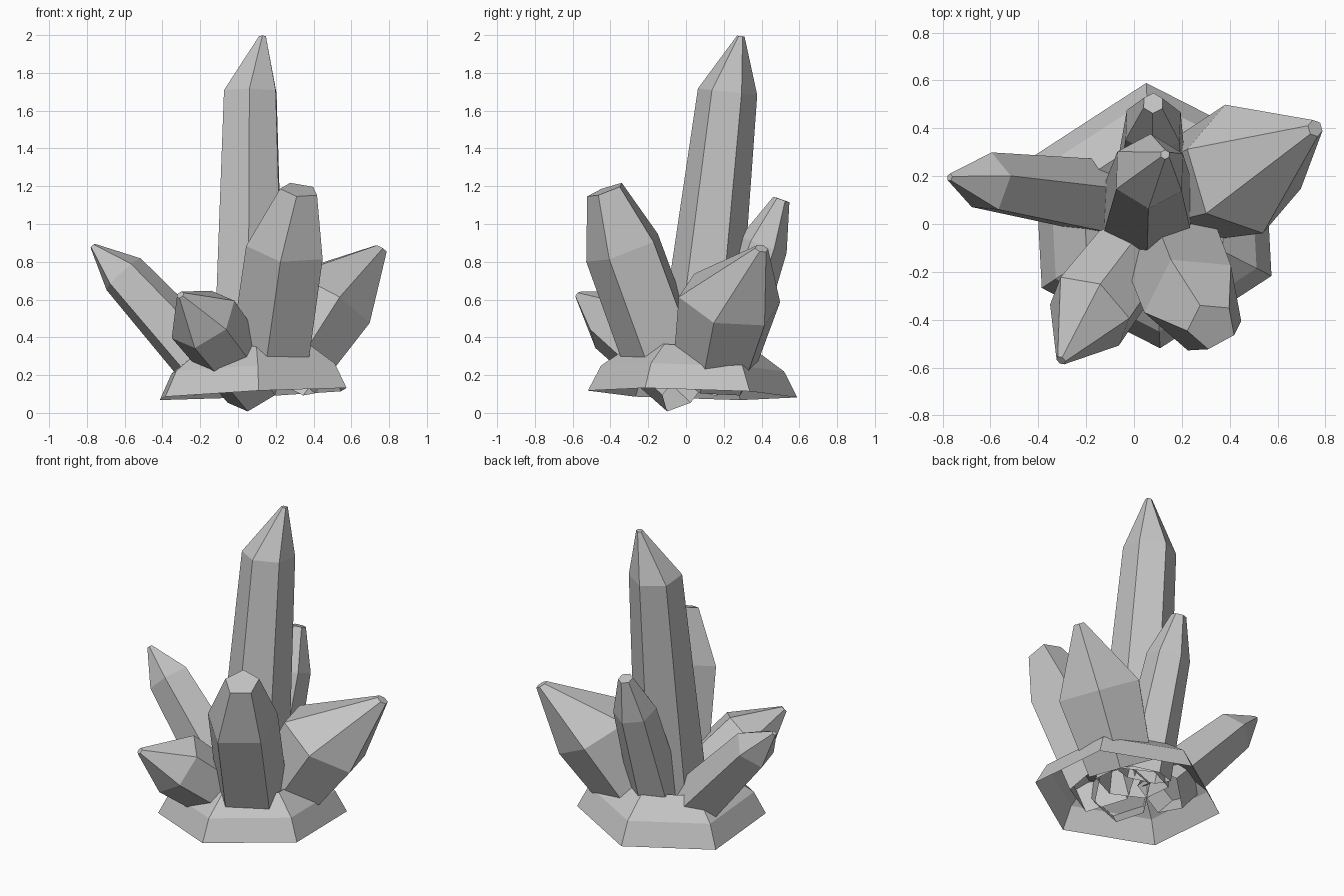
import bpy
import bmesh
from math import cos, sin, radians, tau
from mathutils import Vector

cube = bpy.data.objects.get("Cube")
if cube:
    bpy.data.objects.remove(cube, do_unlink=True)

stone = bpy.data.materials.new("grey stone")
stone.use_nodes = True
GREY = (0.55, 0.55, 0.55, 1)
stone.diffuse_color = GREY
stone.node_tree.nodes["Principled BSDF"].inputs["Base Color"].default_value = GREY


def skin(name, rings, capped):
    """Join rings of points into a flat-faced shell, closed at the last ring if capped."""
    bm = bmesh.new()
    loops = [[bm.verts.new(p) for p in ring] for ring in rings]
    n = len(loops[0])
    for low, high in zip(loops, loops[1:]):
        for i in range(n):
            j = (i + 1) % n
            bm.faces.new((low[i], low[j], high[j], high[i]))
    if capped:
        bm.faces.new(loops[-1])
    bmesh.ops.recalc_face_normals(bm, faces=bm.faces)
    mesh = bpy.data.meshes.new(name)
    bm.to_mesh(mesh)
    bm.free()
    mesh.materials.append(stone)
    obj = bpy.data.objects.new(name, mesh)
    bpy.context.collection.objects.link(obj)


def crystal(name, base, shoulder, tip, radii, roll=0, sides=6):
    """Faceted prism from base to shoulder, tapering to a small blunt tip."""
    axis = (Vector(shoulder) - Vector(base)).normalized()
    up = Vector((0, 0, 1))
    up = (up - axis * up.dot(axis)).normalized()
    across = up.cross(axis)
    angles = [radians(roll) + tau * k / sides for k in range(sides)]
    rings = [[Vector(c) + r * (up * cos(a) + across * sin(a)) for a in angles]
             for c, r in zip((base, shoulder, tip), radii)]
    skin(name, rings, True)


# Crystals
crystal("tall_crystal", (0.06, 0.055, 0.2), (0.065, 0.22, 1.7),
        (0.13, 0.29, 1.995), (0.215, 0.158, 0.02))
crystal("front_left_crystal", (0.16, -0.08, 0.2), (0.255, -0.325, 0.87),
        (0.325, -0.425, 1.18), (0.22, 0.217, 0.105), -8, 5)
crystal("left_crystal", (0.22, 0.14, 0.2), (0.46, 0.23, 0.6),
        (0.757, 0.4, 0.87), (0.22, 0.28, 0.036), 35)
crystal("right_crystal", (-0.12, 0.1, 0.2), (-0.61, 0.17, 0.735),
        (-0.77, 0.195, 0.885), (0.17, 0.13, 0.016), -20, 5)
crystal("front_right_crystal", (0.09, 0, 0.14), (-0.185, -0.365, 0.495),
        (-0.305, -0.57, 0.625), (0.17, 0.195, 0.022), -10)
crystal("back_crystal", (0.07, 0.17, 0.2), (0.08, 0.41, 0.89),
        (0.08, 0.505, 1.13), (0.165, 0.13, 0.045))

# Hollow hexagonal plinth, slightly tilted
plinth = []
for radius, height in ((0.555, 0.1), (0.485, 0.235), (0.33, 0.345), (0.2, 0.28)):
    ring = []
    for k in range(6):
        a = radians(-87) + tau * k / 6
        x, y = radius * cos(a), radius * sin(a)
        ring.append((0.08 + x, 0.035 + y, height + 0.05 * x - 0.03 * y))
    plinth.append(ring)
skin("plinth", plinth, False)
